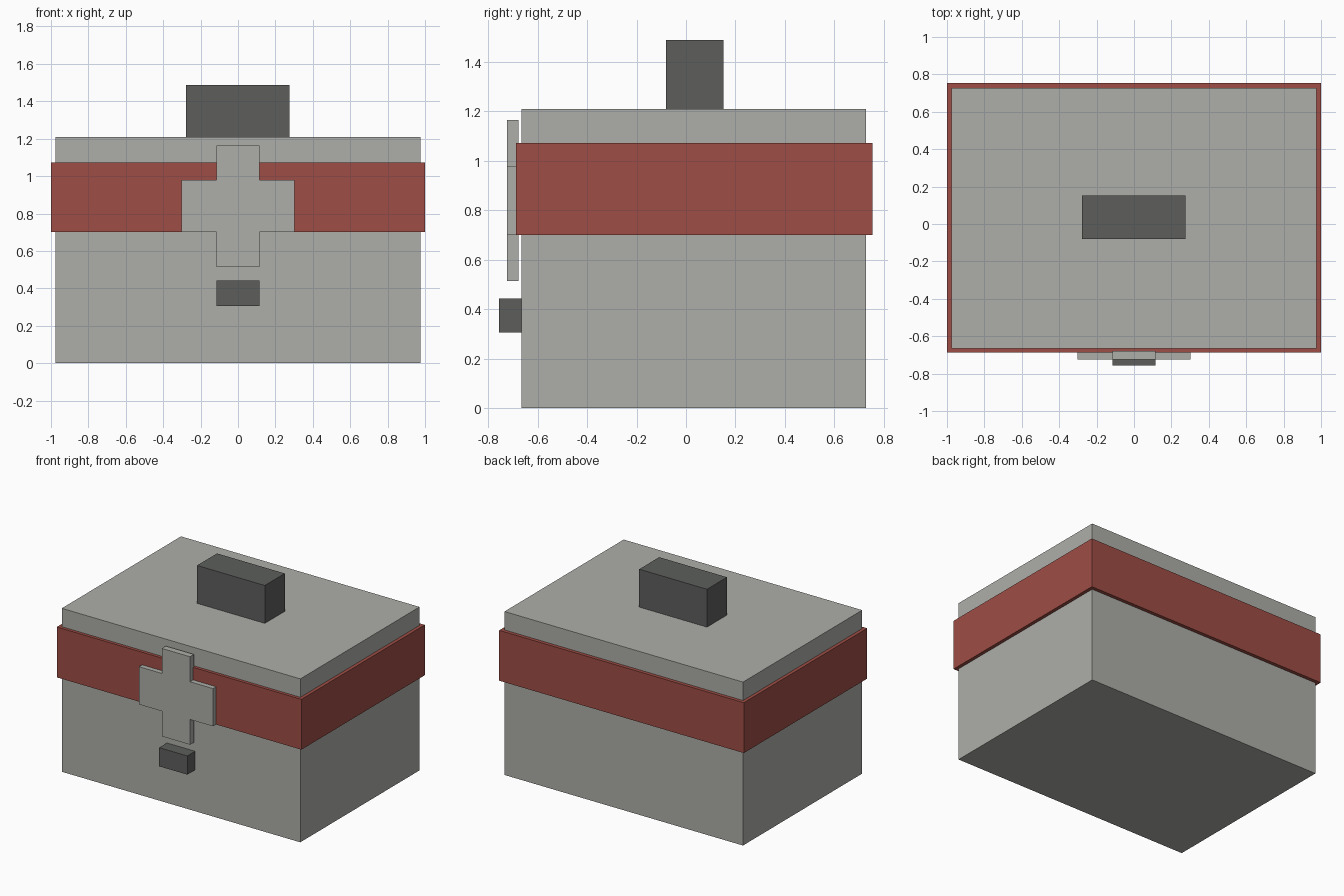
import bpy, bmesh

if "Cube" in bpy.data.objects:
    bpy.data.objects.remove(bpy.data.objects["Cube"])


def linear(c):
    c /= 255
    return c / 12.92 if c <= 0.04045 else ((c + 0.055) / 1.055) ** 2.4


def material(name, rgb):
    m = bpy.data.materials.new(name)
    m.diffuse_color = (*[linear(c) for c in rgb], 1)
    m.use_nodes = True
    m.node_tree.nodes["Principled BSDF"].inputs["Base Color"].default_value = m.diffuse_color
    return m


GREY = material("light_grey", (174, 174, 169))
RED = material("brick_red", (158, 77, 69))
DARK = material("dark_grey", (93, 95, 92))


def finish(name, bm, mat):
    bmesh.ops.recalc_face_normals(bm, faces=bm.faces)
    me = bpy.data.meshes.new(name)
    bm.to_mesh(me)
    bm.free()
    me.materials.append(mat)
    ob = bpy.data.objects.new(name, me)
    bpy.context.collection.objects.link(ob)
    return ob


def box(name, x, y, z, mat):
    """Box from (min, max) ranges on each axis."""
    bm = bmesh.new()
    bmesh.ops.create_cube(bm, size=1)
    for v in bm.verts:
        v.co = [(lo + hi) / 2 + c * (hi - lo) for c, (lo, hi) in zip(v.co, (x, y, z))]
    return finish(name, bm, mat)


# Case body, wrap-around band, top handle and front latch
box("case_body", (-0.975, 0.975), (-0.665, 0.727), (0, 1.208), GREY)
box("band", (-1, 1), (-0.688, 0.753), (0.70, 1.072), RED)
box("top_handle", (-0.278, 0.276), (-0.081, 0.152), (1.208, 1.488), DARK)
box("front_latch", (-0.115, 0.115), (-0.756, -0.665), (0.305, 0.443), DARK)

# Raised cross: extruded outline, right half mirrored to the left
right = [(0.115, 0.514), (0.115, 0.70), (0.303, 0.70),
         (0.303, 0.979), (0.115, 0.979), (0.115, 1.164)]
outline = right + [(-x, z) for x, z in reversed(right)]
bm = bmesh.new()
face = bm.faces.new([bm.verts.new((x, -0.724, z)) for x, z in outline])
ext = bmesh.ops.extrude_face_region(bm, geom=[face], use_keep_orig=True)
for v in ext["geom"]:
    if isinstance(v, bmesh.types.BMVert):
        v.co.y = -0.678
finish("front_cross", bm, GREY)
